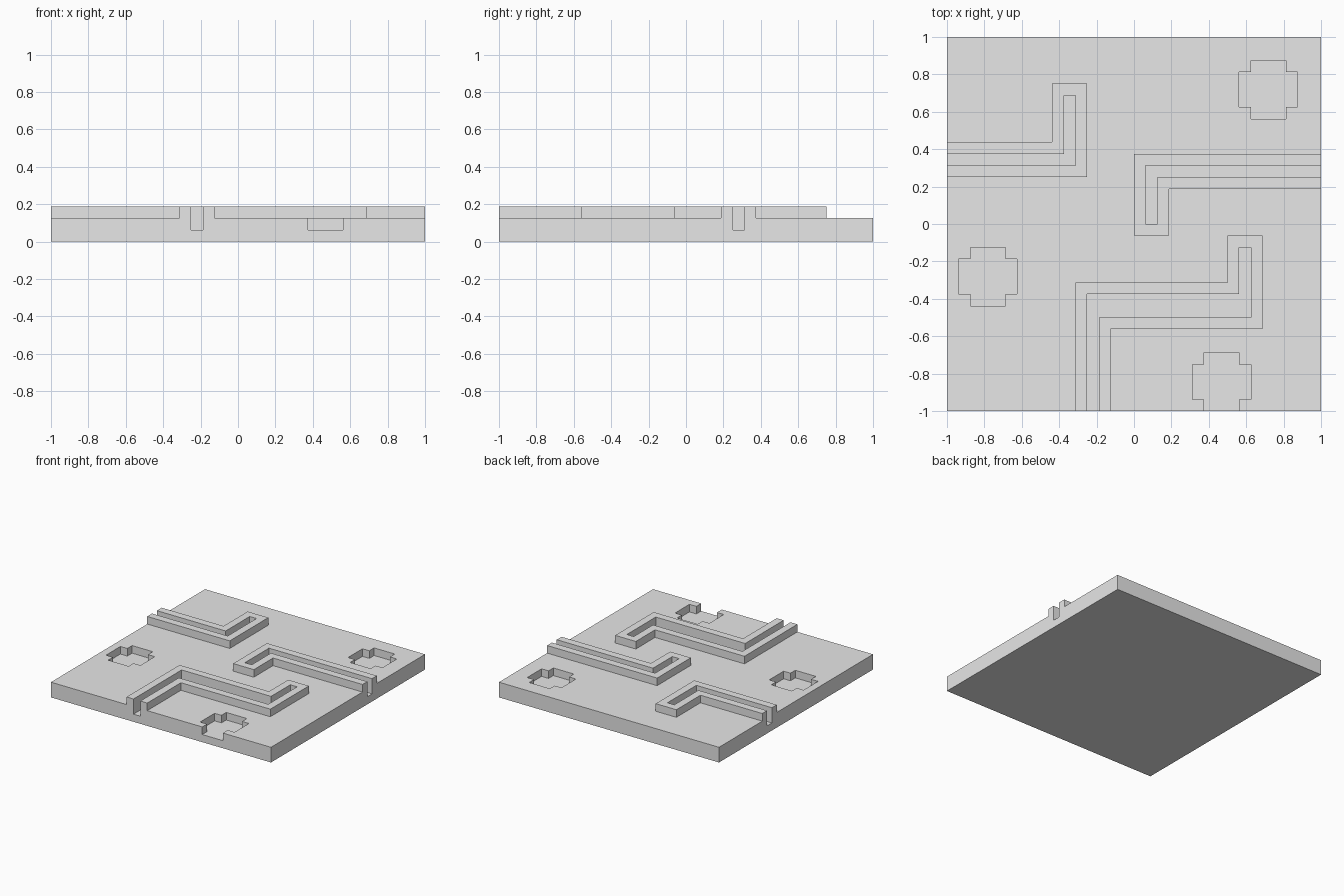
import bpy, bmesh, math

cube = bpy.data.objects.get("Cube")
if cube:
    bpy.data.objects.remove(cube, do_unlink=True)

U = 1 / 16  # one grid step

grey = bpy.data.materials.new("plain_grey")
grey.use_nodes = True
COLOUR = (0.8, 0.8, 0.8, 1)
grey.diffuse_color = COLOUR
grey.node_tree.nodes["Principled BSDF"].inputs["Base Color"].default_value = COLOUR


def prism(name, outline, z0, z1):
    """Extrude a flat outline, in grid steps, from z0 to z1."""
    bm = bmesh.new()
    face = bm.faces.new([bm.verts.new((x * U, y * U, z0 * U)) for x, y in outline])
    top = bmesh.ops.extrude_face_region(bm, geom=[face])["geom"]
    verts = [v for v in top if isinstance(v, bmesh.types.BMVert)]
    bmesh.ops.translate(bm, verts=verts, vec=(0, 0, (z1 - z0) * U))
    bmesh.ops.recalc_face_normals(bm, faces=bm.faces)
    mesh = bpy.data.meshes.new(name)
    bm.to_mesh(mesh)
    bm.free()
    mesh.materials.append(grey)
    obj = bpy.data.objects.new(name, mesh)
    bpy.context.collection.objects.link(obj)
    return obj


def combine(target, tool, operation):
    """Apply a boolean and remove the tool."""
    mod = target.modifiers.new(operation.lower(), "BOOLEAN")
    mod.object, mod.operation, mod.solver = tool, operation, "EXACT"
    bpy.context.view_layer.objects.active = target
    bpy.ops.object.modifier_apply(modifier=mod.name)
    bpy.data.objects.remove(tool, do_unlink=True)


def cross(x, y):
    """Plus-shaped outline in a five-step square with its low corner at x, y."""
    corners = [(1, 0), (4, 0), (4, 1), (5, 1), (5, 4), (4, 4),
               (4, 5), (1, 5), (1, 4), (0, 4), (0, 1), (1, 1)]
    return [(x + a, y + b) for a, b in corners]


# Base slab
tile = prism("grooved_tile", [(-16, -16), (16, -16), (16, 16), (-16, 16)], 0, 2)

# Raised banks; each is paired with the channel running inside it
banks = [
    [(-16, 4), (-4, 4), (-4, 12), (-7, 12), (-7, 7), (-16, 7)],
    [(0, -1), (3, -1), (3, 3), (16, 3), (16, 6), (0, 6)],
    [(-5, -16), (-2, -16), (-2, -9), (11, -9), (11, -1), (8, -1), (8, -5), (-5, -5)],
]
channels = [
    [(-17, 5), (-5, 5), (-5, 11), (-6, 11), (-6, 6), (-17, 6)],
    [(1, 0), (2, 0), (2, 4), (17, 4), (17, 5), (1, 5)],
    [(-4, -17), (-3, -17), (-3, -8), (10, -8), (10, -2), (9, -2), (9, -6), (-4, -6)],
]
for outline in banks:
    combine(tile, prism("bank", outline, 1.5, 3), "UNION")
for outline in channels:
    combine(tile, prism("channel", outline, 1, 4), "DIFFERENCE")

# Plus-shaped pockets; the front one opens through the front edge
for x, y in [(9, 9), (-15, -7), (5, -16)]:
    combine(tile, prism("pocket", cross(x, y), 1, 4), "DIFFERENCE")
combine(tile, prism("pocket_mouth", [(6, -17), (9, -17), (9, -15), (6, -15)], 1, 4), "DIFFERENCE")

# Merge leftover coplanar faces
bm = bmesh.new()
bm.from_mesh(tile.data)
bmesh.ops.remove_doubles(bm, verts=bm.verts, dist=0.0001)
bmesh.ops.dissolve_limit(bm, angle_limit=math.radians(1), verts=bm.verts, edges=bm.edges)
bm.to_mesh(tile.data)
bm.free()
